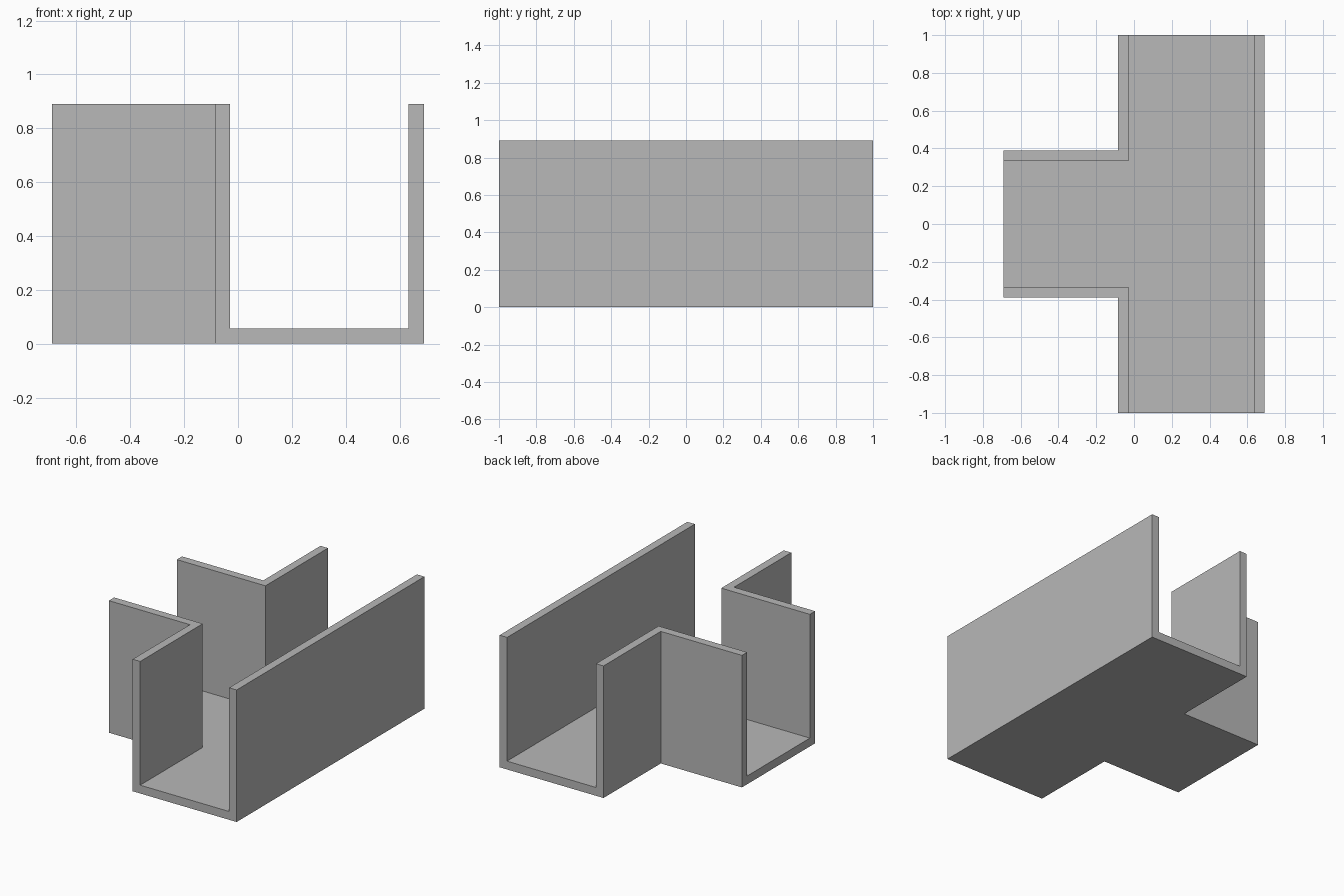
import bpy
import bmesh

HALF_WIDTH, HALF_LENGTH, HEIGHT = 0.69, 1.0, 0.89
WALL = 0.056
RUN_X = -0.085      # outer face of the main run on the branch side
BRANCH_Y = 0.39     # half the outer width of the branch
OVERCUT = 0.1       # how far the cutter passes the open ends

if "Cube" in bpy.data.objects:
    bpy.data.objects.remove(bpy.data.objects["Cube"], do_unlink=True)

grey = bpy.data.materials.new("light grey")
grey.use_nodes = True
colour = (0.48, 0.48, 0.48, 1)
grey.diffuse_color = colour
grey.node_tree.nodes["Principled BSDF"].inputs["Base Color"].default_value = colour


def tee_prism(name, x_branch, x_run, x_side, y_branch, y_end, z0, z1):
    """Extrude a T-shaped plan, symmetric in y, from z0 to z1."""
    half = [(x_side, y_end), (x_run, y_end), (x_run, y_branch), (x_branch, y_branch)]
    plan = half + [(x, -y) for x, y in reversed(half)]
    bm = bmesh.new()
    base = bm.faces.new([bm.verts.new((x, y, z0)) for x, y in plan])
    top = bmesh.ops.extrude_face_region(bm, geom=[base])["geom"]
    verts = [v for v in top if isinstance(v, bmesh.types.BMVert)]
    bmesh.ops.translate(bm, verts=verts, vec=(0, 0, z1 - z0))
    bmesh.ops.recalc_face_normals(bm, faces=bm.faces)
    mesh = bpy.data.meshes.new(name)
    bm.to_mesh(mesh)
    bm.free()
    mesh.materials.append(grey)
    obj = bpy.data.objects.new(name, mesh)
    bpy.context.collection.objects.link(obj)
    return obj


# Solid tee block
channel = tee_prism("tee_channel", -HALF_WIDTH, RUN_X, HALF_WIDTH,
                    BRANCH_Y, HALF_LENGTH, 0, HEIGHT)

# Hollow, open at the top and at all three ends
hollow = tee_prism("channel_cutter", -HALF_WIDTH - OVERCUT, RUN_X + WALL,
                   HALF_WIDTH - WALL, BRANCH_Y - WALL, HALF_LENGTH + OVERCUT,
                   WALL, HEIGHT + OVERCUT)
hollow.hide_render = True

cut = channel.modifiers.new("hollow", "BOOLEAN")
cut.operation = "DIFFERENCE"
cut.solver = "EXACT"
cut.object = hollow
bpy.context.view_layer.objects.active = channel
bpy.ops.object.modifier_apply(modifier=cut.name)
bpy.data.objects.remove(hollow, do_unlink=True)
